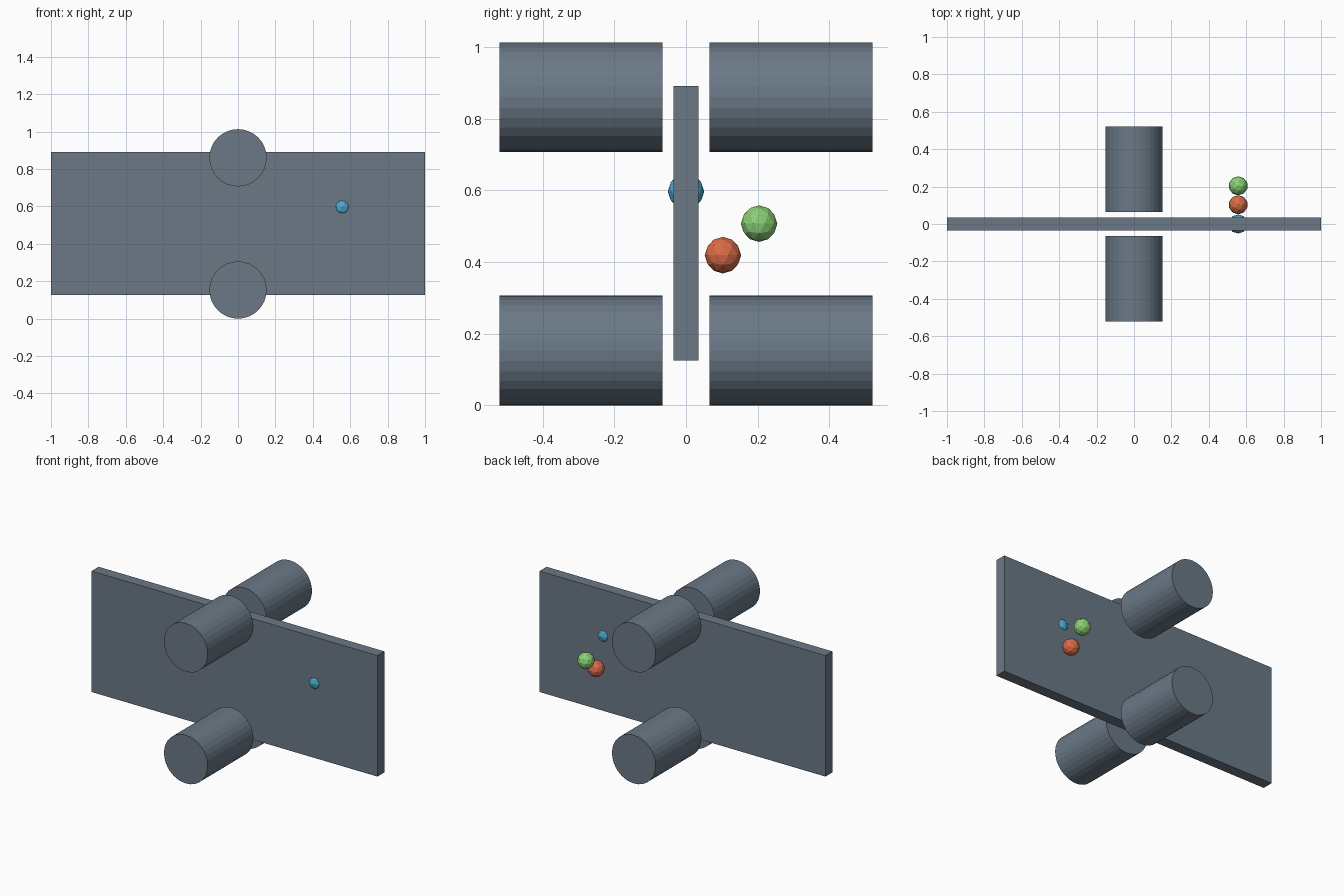
import bpy
from math import pi

cube = bpy.data.objects.get("Cube")
if cube:
    bpy.data.objects.remove(cube, do_unlink=True)


def material(name, rgb):
    mat = bpy.data.materials.new(name)
    mat.use_nodes = True
    color = (*rgb, 1)
    mat.diffuse_color = color
    bsdf = next(n for n in mat.node_tree.nodes if n.type == "BSDF_PRINCIPLED")
    bsdf.inputs["Base Color"].default_value = color
    return mat


def finish(name, mat):
    obj = bpy.context.object
    obj.name = name
    obj.data.materials.append(mat)
    return obj


slate = material("slate grey", (0.145, 0.19, 0.24))
blue = material("sky blue", (0.07, 0.41, 0.62))
orange = material("burnt orange", (0.71, 0.15, 0.065))
green = material("leaf green", (0.26, 0.63, 0.18))

# Upright flat panel
bpy.ops.mesh.primitive_cube_add(size=1, location=(0, 0, 0.508))
panel = finish("panel", slate)
panel.scale = (2, 0.07, 0.765)

# Four rollers, in front of and behind the panel, along its lower and upper edges
for level, z in (("lower", 0.153), ("upper", 0.86)):
    for side, sign in (("front", -1), ("back", 1)):
        bpy.ops.mesh.primitive_cylinder_add(
            vertices=32, radius=0.153, depth=0.456,
            location=(0, sign * 0.293, z), rotation=(pi / 2, 0, 0))
        finish(f"{level}_{side}_roller", slate)

# Faceted balls: one set into the panel, two floating behind it
for name, mat, y, z in (("blue_ball", blue, 0, 0.597),
                        ("orange_ball", orange, 0.103, 0.419),
                        ("green_ball", green, 0.204, 0.507)):
    bpy.ops.mesh.primitive_ico_sphere_add(
        subdivisions=2, radius=0.051, location=(0.557, y, z))
    finish(name, mat)
